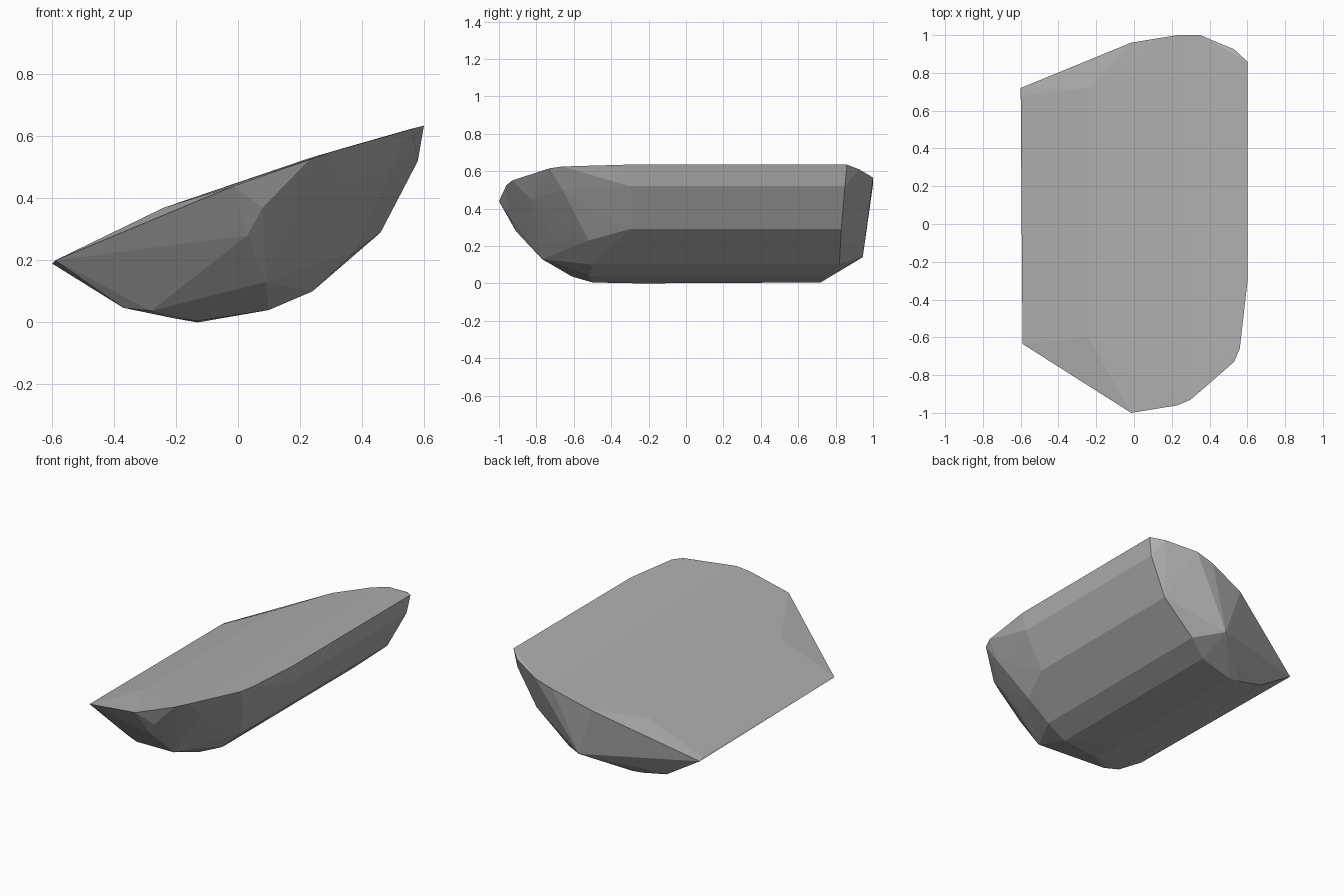
import bpy
import bmesh

# Lengthwise ribs of the faceted rock: x, z, front y, back y
ribs = [
    (0.60, 0.635, -0.31, 0.86),
    (0.58, 0.52, -0.30, 0.85),
    (0.46, 0.29, -0.30, 0.83),
    (0.24, 0.10, -0.50, 0.82),
    (0.10, 0.04, -0.52, 0.75),
    (-0.13, 0.005, -0.50, 0.72),
    (-0.20, 0.012, -0.50, 0.72),
    (-0.37, 0.047, -0.58, 0.72),
    (-0.59, 0.20, -0.635, 0.68),
    (-0.24, 0.37, -0.60, 0.72),
]

# Rounded front end
front = [
    (0.56, -0.66, 0.625), (0.53, -0.73, 0.615), (0.30, -0.93, 0.55),
    (0.23, -0.96, 0.525), (-0.015, -1.0, 0.44), (0.50, -0.66, 0.50),
    (0.33, -0.83, 0.45), (0.25, -0.80, 0.34), (0.08, -0.95, 0.37),
    (0.03, -0.91, 0.28), (0.24, -0.71, 0.24), (0.09, -0.77, 0.13),
    (0.38, -0.52, 0.23), (-0.28, -0.61, 0.037), (-0.17, -0.56, 0.025),
    (-0.13, -0.25, 0.0),
]

# Flatter back end
back = [
    (0.53, 0.925, 0.61), (0.35, 1.0, 0.565), (0.23, 1.0, 0.53),
    (-0.015, 0.96, 0.445), (0.085, 0.945, 0.14), (-0.60, 0.72, 0.19),
]

# Wrap the ribs and ends in one convex faceted body
points = front + back
for x, z, y0, y1 in ribs:
    points += [(x, y0, z), (x, y1, z)]

bm = bmesh.new()
for p in points:
    bm.verts.new(p)
hull = bmesh.ops.convex_hull(bm, input=bm.verts[:])
loose = {g for g in hull["geom_interior"] + hull["geom_unused"]
         if isinstance(g, bmesh.types.BMVert)}
bmesh.ops.delete(bm, geom=list(loose), context='VERTS')
bmesh.ops.recalc_face_normals(bm, faces=bm.faces[:])

mesh = bpy.data.meshes.new("rock")
bm.to_mesh(mesh)
bm.free()

# Plain stone grey
grey = bpy.data.materials.new("stone grey")
grey.diffuse_color = (0.43, 0.43, 0.43, 1.0)
mesh.materials.append(grey)

rock = bpy.data.objects.new("rock", mesh)
bpy.context.collection.objects.link(rock)
